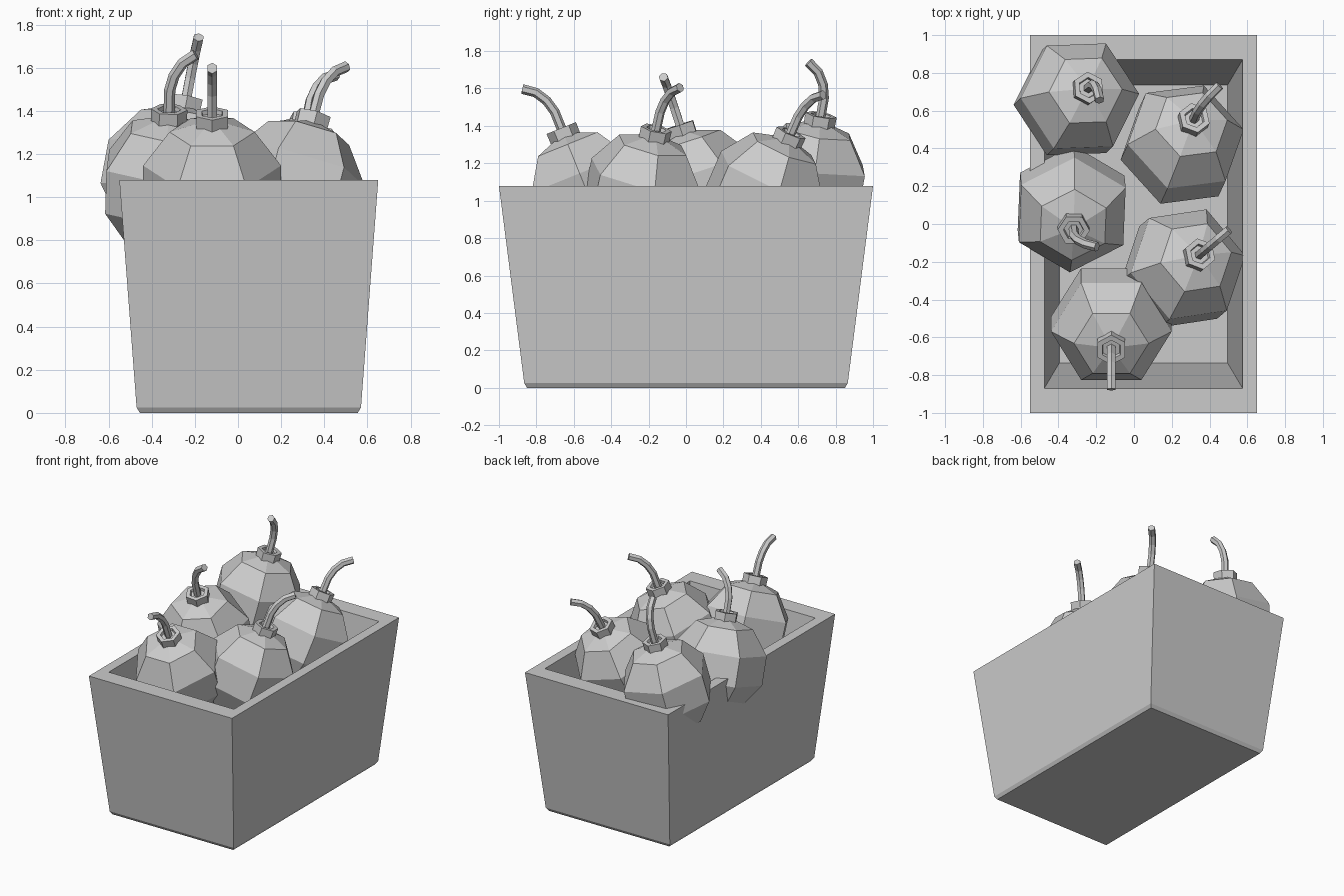
import bpy, bmesh, math
from mathutils import Vector, Matrix

if "Cube" in bpy.data.objects:
    bpy.data.objects.remove(bpy.data.objects["Cube"])

SIDES = 6


def skin(bm, rings):
    """Bridge successive rings of points with quads and close both ends."""
    loops = [[bm.verts.new(p) for p in ring] for ring in rings]
    for a, b in zip(loops, loops[1:]):
        n = len(a)
        for i in range(n):
            j = (i + 1) % n
            bm.faces.new((a[i], a[j], b[j], b[i]))
    bm.faces.new(loops[0][::-1])
    bm.faces.new(loops[-1])


def hexagon(r, z):
    return [Vector((r * math.cos(math.tau * i / SIDES), r * math.sin(math.tau * i / SIDES), z))
            for i in range(SIDES)]


def rect(hx, hy, z):
    return [Vector((0.05 + sx * hx, sy * hy, z))
            for sx, sy in ((-1, -1), (1, -1), (1, 1), (-1, 1))]


def finish(bm, name, matrix=None):
    bmesh.ops.recalc_face_normals(bm, faces=bm.faces)
    mesh = bpy.data.meshes.new(name)
    bm.to_mesh(mesh)
    bm.free()
    ob = bpy.data.objects.new(name, mesh)
    bpy.context.collection.objects.link(ob)
    if matrix:
        ob.matrix_world = matrix
    return ob


# Open tapered crate: outside, rim, then inside down to the floor
bm = bmesh.new()
skin(bm, [rect(0.505, 0.85, 0), rect(0.52, 0.865, 0.025), rect(0.60, 1.0, 1.08),
          rect(0.525, 0.87, 1.08), rect(0.445, 0.735, 0.06)])
finish(bm, "crate")


def bomb(index, center, lean, yaw):
    """Round body, recessed collar and bent fuse, leaning along (x, y)."""
    axis = Vector((lean[0], lean[1], math.sqrt(1 - lean[0] ** 2 - lean[1] ** 2)))
    turn = Vector((0, 0, 1)).rotation_difference(axis).to_matrix().to_4x4()
    m = Matrix.Translation(center) @ turn @ Matrix.Rotation(math.radians(yaw), 4, 'Z')

    # Body
    bm = bmesh.new()
    bmesh.ops.create_uvsphere(bm, u_segments=SIDES, v_segments=5, radius=0.336)
    finish(bm, f"bomb_body_{index}", m)

    # Collar
    bm = bmesh.new()
    skin(bm, [hexagon(0.083, 0.28), hexagon(0.085, 0.365),
              hexagon(0.055, 0.365), hexagon(0.05, 0.345)])
    finish(bm, f"bomb_collar_{index}", m)

    # Fuse swept along its bend
    path = [(0, 0.33, 0), (0, 0.46, 5), (0.018, 0.53, 20), (0.055, 0.592, 40), (0.115, 0.637, 55)]
    bm = bmesh.new()
    skin(bm, [[Vector((x, 0, z)) + Matrix.Rotation(math.radians(a), 3, 'Y') @ p
               for p in hexagon(0.026, 0)] for x, z, a in path])
    finish(bm, f"bomb_fuse_{index}", m)


BOMBS = [
    ((-0.305, 0.66, 1.105), (0.18, 0.17), -87),
    ((-0.33, 0.08, 1.06), (0.03, -0.31), -2),
    ((0.26, -0.235, 1.04), (0.25, 0.21), 40),
    ((0.255, 0.42, 1.035), (0.18, 0.39), 40),
    ((-0.12, -0.53, 1.05), (0.0, -0.375), -90),
]
for i, spec in enumerate(BOMBS, 1):
    bomb(i, *spec)
